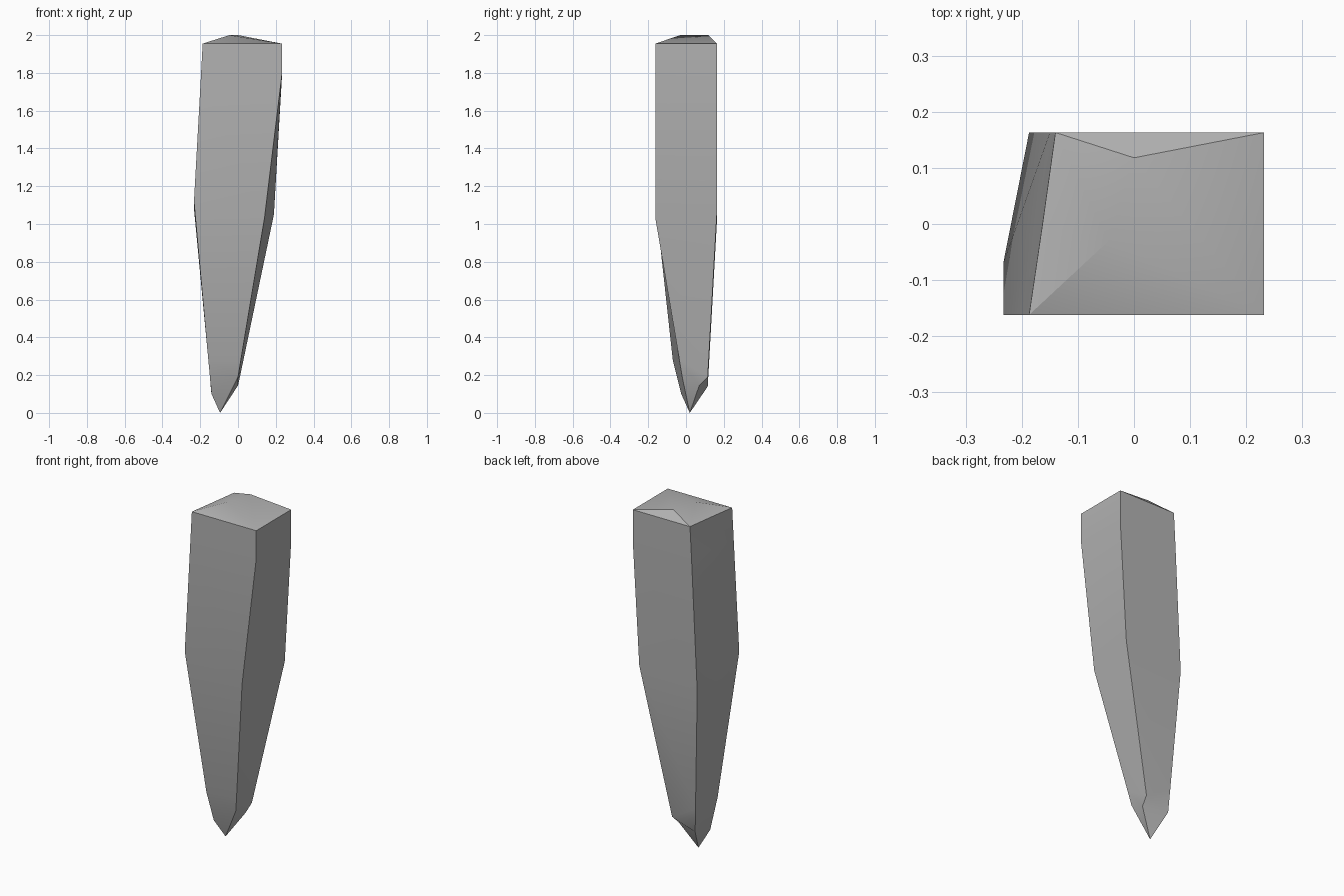
import bpy
import bmesh
import math

cube = bpy.data.objects.get("Cube")
if cube:
    bpy.data.objects.remove(cube, do_unlink=True)


def make_material(name, colour):
    material = bpy.data.materials.new(name)
    material.use_nodes = True
    material.diffuse_color = colour
    shader = next(node for node in material.node_tree.nodes
                  if node.type == "BSDF_PRINCIPLED")
    shader.inputs["Base Color"].default_value = colour
    return material


# Corner edges of the shard, each running top, shoulder, waist, low, foot
front_right = [(-.187, -.162, 1.955), (-.197, -.162, 1.77), (-.233, -.162, 1.12),
               (-.157, -.07, .28), (-.14, -.025, .1)]
front_left = [(.232, -.162, 1.955), (.232, -.162, 1.79), (.14, -.162, 1.03),
              (.015, -.035, .28), (0, -.02, .19)]
back_left = [(.232, .163, 1.955), (.232, .163, 1.77), (.19, .163, 1.05),
             (.01, .115, .19), (0, .07, .145)]
back_right = [(-.14, .163, 1.955), (-.15, .163, 1.77), (-.187, .163, 1),
              (-.148, .123, .28), (-.14, .115, .14)]
side_right = [(-.163, 0, 1.955), (-.177, -.02, 1.77), (-.233, -.07, 1.08),
              (-.155, .03, .28), (-.143, .04, .12)]

mesh = bmesh.new()
columns = [[mesh.verts.new(point) for point in path]
           for path in (front_right, front_left, back_left, back_right, side_right)]
tip = mesh.verts.new((-.095, .02, 0))

# Side walls between neighbouring corner edges, closed at the pointed tip
for index, column in enumerate(columns):
    neighbour = columns[(index + 1) % len(columns)]
    for level in range(len(column) - 1):
        mesh.faces.new((column[level], column[level + 1],
                        neighbour[level + 1], neighbour[level]))
    mesh.faces.new((column[-1], tip, neighbour[-1]))

# Low crown with a short ridge and a steeper facet at the back
fr, fl, bl, br, side = [column[0] for column in columns]
ridge_back = mesh.verts.new((0, .118, 2))
ridge_front = mesh.verts.new((-.045, -.03, 2))
crown = [(fr, fl, ridge_front), (fl, ridge_back, ridge_front),
         (fl, bl, ridge_back), (bl, br, ridge_back),
         (br, ridge_front, ridge_back), (br, side, ridge_front),
         (side, fr, ridge_front)]
for corners in crown:
    mesh.faces.new(corners)

bmesh.ops.recalc_face_normals(mesh, faces=mesh.faces)
data = bpy.data.meshes.new("stone_shard")
mesh.to_mesh(data)
mesh.free()

shard = bpy.data.objects.new("stone_shard", data)
bpy.context.collection.objects.link(shard)
data.materials.append(make_material("stone grey", (.45, .45, .45, 1)))

# Soft shading along each wall, crisp corner edges
bpy.ops.object.select_all(action="DESELECT")
shard.select_set(True)
bpy.context.view_layer.objects.active = shard
bpy.ops.object.shade_smooth_by_angle(angle=math.radians(28))
